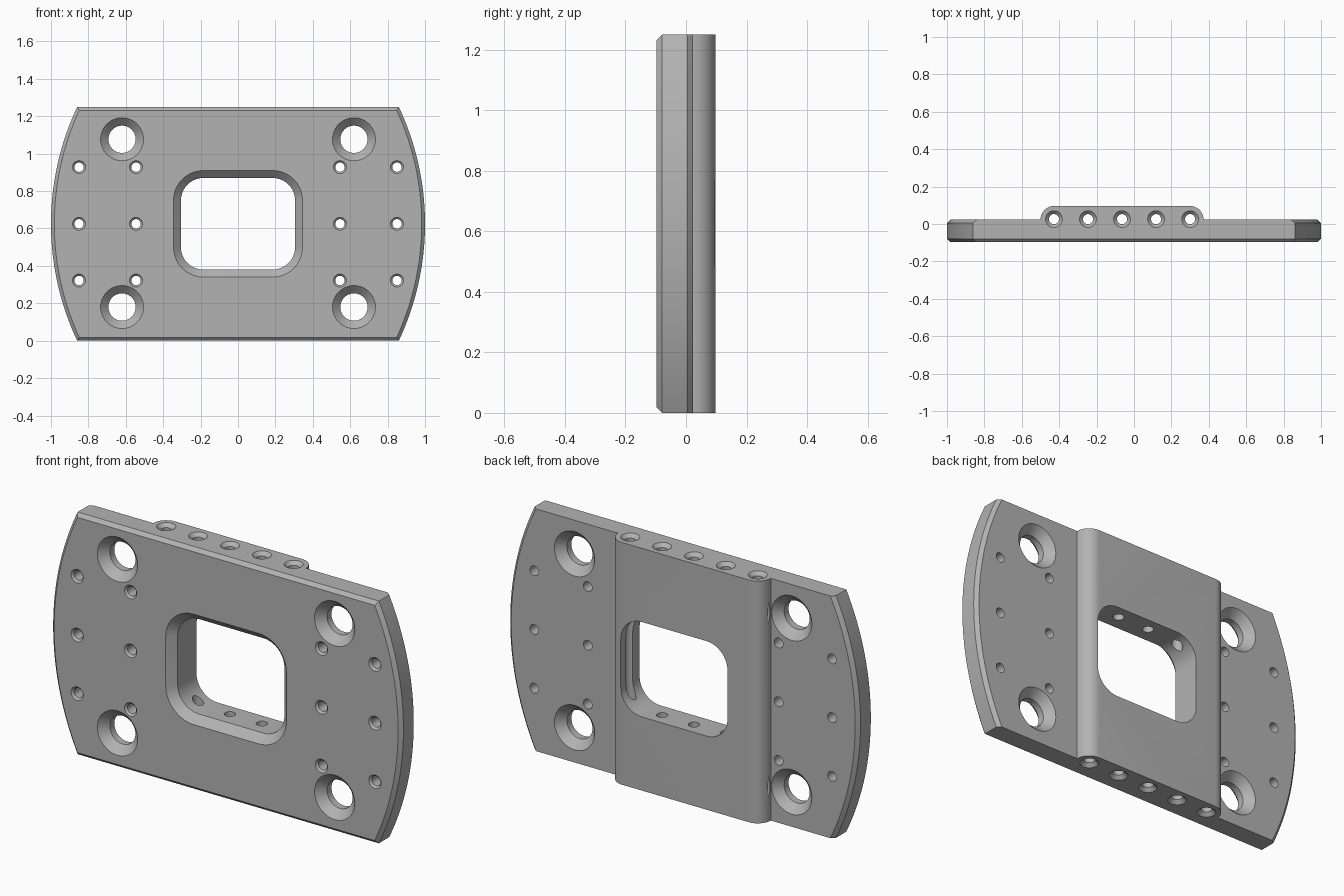
import bpy, bmesh, math

default = bpy.data.objects.get("Cube")
if default:
    bpy.data.objects.remove(default, do_unlink=True)

H, MID = 1.25, 0.625               # plate height and its middle
FRONT, BACK, REAR = -0.097, 0.023, 0.097   # plate front, plate back, block rear
CH = 0.018                         # edge chamfer

metal = bpy.data.materials.new("grey metal")
metal.use_nodes = True
grey = (0.45, 0.45, 0.45, 1)
metal.diffuse_color = grey
metal.node_tree.nodes["Principled BSDF"].inputs["Base Color"].default_value = grey


def loft(name, loops):
    """Closed solid through a stack of matching point loops."""
    bm = bmesh.new()
    rings = [[bm.verts.new(p) for p in loop] for loop in loops]
    n = len(rings[0])
    for a, b in zip(rings, rings[1:]):
        for i in range(n):
            j = (i + 1) % n
            bm.faces.new((a[i], a[j], b[j], b[i]))
    bm.faces.new(rings[0][::-1])
    bm.faces.new(rings[-1])
    bmesh.ops.recalc_face_normals(bm, faces=bm.faces)
    mesh = bpy.data.meshes.new(name)
    bm.to_mesh(mesh)
    bm.free()
    mesh.materials.append(metal)
    ob = bpy.data.objects.new(name, mesh)
    bpy.context.collection.objects.link(ob)
    return ob


def plate_loop(y, side_inset, z_inset, n=32):
    """Outline with flat top and bottom and two bowed ends."""
    half, sag = MID, 0.14
    big = (half ** 2 + sag ** 2) / (2 * sag)
    r, h = big - side_inset, half - z_inset
    a = math.asin(h / r)
    right = [(1 - big + r * math.cos(t), r * math.sin(t))
             for t in (-a + 2 * a * i / n for i in range(n + 1))]
    pts = right + [(-x, -z) for x, z in right]
    return [(x, y, MID + z) for x, z in pts]


def rounded_loop(y, hx, hz, r, n=10):
    """Rounded rectangle round the window centre."""
    pts = []
    for k, (sx, sz) in enumerate(((1, 1), (-1, 1), (-1, -1), (1, -1))):
        for i in range(n + 1):
            t = math.pi / 2 * (k + i / n)
            pts.append((sx * (hx - r) + r * math.cos(t), y,
                        MID + sz * (hz - r) + r * math.sin(t)))
    return pts


def hole(name, a, b, axis, stations, n=40):
    """Turned cutter along y at (x, z) or along z at (x, y)."""
    loops = []
    for d, r in stations:
        ring = []
        for i in range(n):
            t = math.tau * i / n
            u, v = a + r * math.cos(t), b + r * math.sin(t)
            ring.append((u, d, v) if axis == "y" else (u, v, d))
        loops.append(ring)
    return loft(name, loops)


def countersink(lo, hi, r, big, both):
    """Depth and radius stations, 45 degree sinks, running past both faces."""
    e, s = 0.02, big - r
    out = [(lo - e, big + e), (lo + s, r)]
    return out + ([(hi - s, r), (hi + e, big + e)] if both else [(hi + e, r)])


def combine(body, other, operation):
    mod = body.modifiers.new(operation, "BOOLEAN")
    mod.operation, mod.solver, mod.object = operation, "EXACT", other
    bpy.context.view_layer.update()
    mesh = bpy.data.meshes.new_from_object(
        body.evaluated_get(bpy.context.evaluated_depsgraph_get()))
    body.modifiers.clear()
    body.data = mesh
    bpy.data.objects.remove(other, do_unlink=True)


# Main plate: chamfered all round in front, only on the bowed ends behind
plate = loft("mounting_plate", [
    plate_loop(FRONT, CH, CH), plate_loop(FRONT + CH, 0, 0),
    plate_loop(BACK - CH, 0, 0), plate_loop(BACK, CH, 0)])

# Raised rear block with rounded long edges
left, right, rad = -0.5, 0.372, REAR - BACK
profile = [(left, -0.03), (right, -0.03)]
for cx, start in ((right - rad, 0), (left + rad, math.pi / 2)):
    for i in range(13):
        t = start + math.pi / 2 * i / 12
        profile.append((cx + rad * math.cos(t), BACK + rad * math.sin(t)))
block = loft("rear_block", [[(x, y, z) for x, y in profile] for z in (0, H)])
combine(plate, block, "UNION")

# Window, bevelled in front
cutters = [loft("window_cutter", [
    rounded_loop(FRONT - 0.02, 0.365, 0.305, 0.18),
    rounded_loop(FRONT + 0.04, 0.305, 0.245, 0.12),
    rounded_loop(REAR + 0.05, 0.305, 0.245, 0.12)])]

for side in (-1, 1):
    # Large holes, sunk on both faces
    for z in (0.18, 1.077):
        cutters.append(hole("large_hole_cutter", side * 0.62, z, "y",
                            countersink(FRONT, BACK, 0.073, 0.115, True)))
    # Small holes, sunk in front
    for x in (0.545, 0.85):
        for dz in (-0.303, 0, 0.303):
            cutters.append(hole("small_hole_cutter", side * x, MID + dz, "y",
                                countersink(FRONT, BACK, 0.025, 0.035, False), 24))

# Row of long vertical holes
for i in range(5):
    cutters.append(hole("vertical_hole_cutter", -0.428 + 0.182 * i, 0.026, "z",
                        countersink(0, H, 0.027, 0.045, True), 32))

for c in cutters:
    combine(plate, c, "DIFFERENCE")

bpy.ops.object.select_all(action="DESELECT")
plate.select_set(True)
bpy.context.view_layer.objects.active = plate
bpy.ops.object.shade_smooth_by_angle(angle=math.radians(30))
